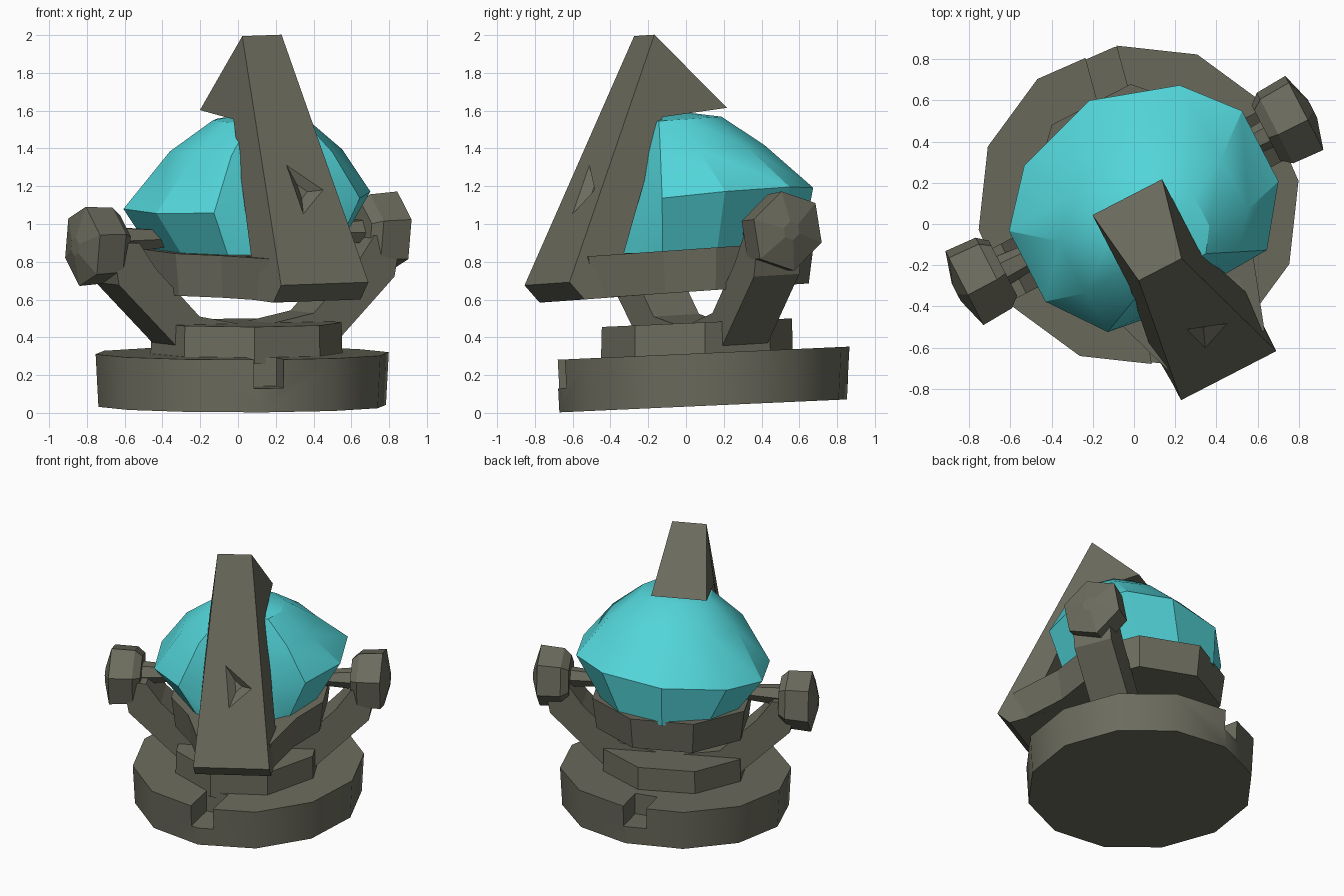
import bpy, bmesh, math

if "Cube" in bpy.data.objects:
    bpy.data.objects.remove(bpy.data.objects["Cube"])

CX, CY = 0.04, 0.10          # centre of the device
C, S = 0.458, 0.889          # facing direction of the device (front right)


def material(name, col):
    m = bpy.data.materials.new(name)
    m.diffuse_color = (*col, 1)
    m.use_nodes = True
    m.node_tree.nodes["Principled BSDF"].inputs["Base Color"].default_value = m.diffuse_color
    return m


STONE = material("grey stone", (0.147, 0.147, 0.110))
GLASS = material("teal crystal", (0.085, 0.66, 0.69))


def place(p, k):
    """Local (forward, sideways, height) to world, leaning by slope k."""
    u, v, z = p
    x, y = CX + C * u + S * v, CY - S * u + C * v
    return (x, y, z + k * y)


def loft(name, rings, mat, k=0.07, smooth=0):
    """Join equal-sized rings of points with faces and close both ends."""
    bm = bmesh.new()
    rows = [[bm.verts.new(place(p, k)) for p in r] for r in rings]
    n = len(rows[0])
    for a, b in zip(rows, rows[1:]):
        for i in range(n):
            j = (i + 1) % n
            bm.faces.new((a[i], a[j], b[j], b[i]))
    bm.faces.new(rows[0][::-1])
    bm.faces.new(rows[-1])
    bmesh.ops.recalc_face_normals(bm, faces=bm.faces)
    me = bpy.data.meshes.new(name)
    bm.to_mesh(me)
    bm.free()
    me.materials.append(mat)
    if smooth:
        me.shade_smooth()
        me.set_sharp_from_angle(angle=math.radians(smooth))
    ob = bpy.data.objects.new(name, me)
    bpy.context.collection.objects.link(ob)
    return ob


def ngon(n, r, z, u=0, v=0, phase=0.0):
    return [(u + r * math.cos(phase + i * math.tau / n),
             v + r * math.sin(phase + i * math.tau / n), z) for i in range(n)]


def side_ngon(n, r, v, z, u=0, phase=0.0):
    return [(u + r * math.cos(phase + i * math.tau / n), v,
             z + r * math.sin(phase + i * math.tau / n)) for i in range(n)]


def cut(ob, cutter):
    m = ob.modifiers.new("cut", "BOOLEAN")
    m.operation = "DIFFERENCE"
    m.solver = "EXACT"
    m.object = cutter
    cutter.hide_render = True
    cutter.hide_set(True)


# Base disc with two opposite notches in the rim
base = loft("base_disc", [ngon(12, 0.77, 0.033, 0, -0.02, 0.2),
                          ngon(12, 0.785, 0.312, 0, -0.02, 0.2)], STONE, 0.045, 35)
for sgn, ang in ((1, math.radians(-18)), (-1, math.radians(-12))):
    ca, sa = math.cos(ang), math.sin(ang)
    box = [(sgn * (r * ca - t * sa), sgn * (r * sa + t * ca))
           for r, t in ((0.53, -0.08), (0.95, -0.08), (0.95, 0.08), (0.53, 0.08))]
    cut(base, loft("notch_cutter", [[(u, v, z) for u, v in box] for z in (0.16, 0.6)],
                   STONE, 0.045))

# Raised tier
loft("upper_tier", [ngon(8, r, z, 0.04, -0.015, math.pi / 8)
                    for r, z in ((0.51, 0.28), (0.505, 0.475))], STONE, 0.045)

# Yoke arms, pivot knobs
arm = [(0.08, 0.36), (0.44, 0.33), (0.82, 0.70), (0.86, 0.92), (0.70, 0.92),
       (0.60, 0.78), (0.34, 0.52), (0.08, 0.47)]
for sgn, label in ((-1, "left"), (1, "right")):
    out = 0.055 if sgn < 0 else 0.0
    loft(label + "_arm", [[(u, sgn * v, z) for v, z in arm] for u in (-0.14, 0.13)],
         STONE, 0.06)
    knob = [(0.69, 0.16), (0.74, 0.205), (0.90, 0.215), (0.945, 0.05)]
    loft(label + "_knob", [side_ngon(6, r, sgn * (v + out), 0.925 - 0.4 * out, -0.03, 0.35)
                           for v, r in knob], STONE)

# Pivot shaft
loft("pivot_shaft", [side_ngon(6, r, v, 0.93, -0.02) for v, r in
                     ((-0.8, 0.08), (-0.45, 0.05), (0.45, 0.05), (0.8, 0.08))], STONE)

# Cradle plate: octagon running forward into the foot of the pointer
half = [(0.82, 0.25), (0.44, 0.38), (0.20, 0.53), (-0.22, 0.53), (-0.54, 0.22)]
outline = half + [(u, -v) for u, v in half[::-1]]
loft("cradle", [[(u * 0.95, v * 0.93, 0.64) for u, v in outline],
                [(u, v * 0.98, 0.865) for u, v in outline]], STONE)

# Triangular pointer: (forward, height, half width)
prof = [(0.935, 0.735, 0.26), (0.325, 2.014, 0.117), (-0.06, 1.60, 0.19),
        (0.325, 1.575, 0.19), (0.61, 0.87, 0.265), (0.45, 0.86, 0.265),
        (0.45, 0.64, 0.265), (0.845, 0.638, 0.26)]


def lean(z):
    return -0.01 - 0.06 * max(0, z - 0.735) / 1.279


pointer = loft("pointer", [[(u, s * w + lean(z), z) for u, z, w in prof]
                           for s in (-1, 1)], STONE)


def front(z):
    return 0.935 - 0.61 * (z - 0.735) / 1.279


# Triangular dent in the sloping front of the pointer
tri = [(-0.125, 1.41), (0.14, 1.22), (-0.07, 1.05)]
outer = [(front(z) + 0.03, v, z) for v, z in tri]
inner = [(front(1.2) - 0.05 + (front(z) - front(1.2)) * 0.2, v * 0.2,
          1.2 + (z - 1.2) * 0.2) for v, z in tri]
cut(pointer, loft("dent_cutter", [outer, inner], STONE))

# Faceted crystal: one outline scaled per level, flat against the pointer's inner side
side = [(-0.41, 0.42), (-0.17, 0.63), (0.20, 0.63), (0.46, 0.43), (0.60, 0.18)]
shape = [(-0.54, 0.0)] + side + [(u, -v) for u, v in side[::-1]]
levels = [(0.84, 0.96, 0.72, -0.03, 0.52),   # height, scale, side scale, shift, front limit
          (1.12, 1.04, 1.01, 0.0, 0.49),
          (1.39, 0.76, 0.70, 0.11, 0.42),
          (1.555, 0.43, 0.38, 0.16, 0.36),
          (1.585, 0.14, 0.12, 0.16, 0.30)]
loft("crystal", [[(min(u * su + du, lim), v * sv, z + (0.06 * v if z == 1.12 else 0))
                  for u, v in shape] for z, su, sv, du, lim in levels], GLASS, 0.07, 28)
